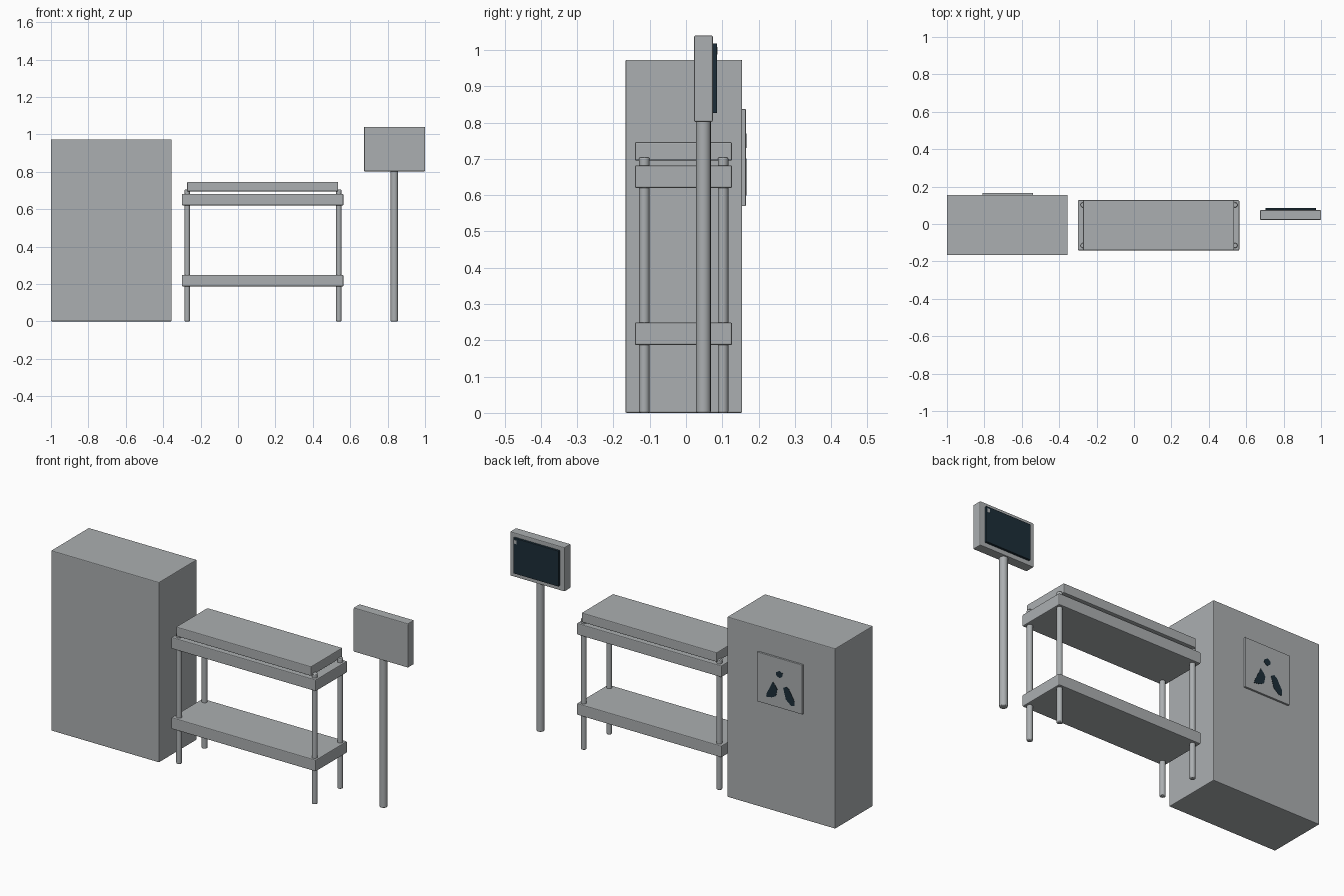
import bpy, bmesh, math

if "Cube" in bpy.data.objects:
    bpy.data.objects.remove(bpy.data.objects["Cube"])


def material(name, rgb):
    m = bpy.data.materials.new(name)
    m.diffuse_color = (*rgb, 1)
    m.use_nodes = True
    m.node_tree.nodes["Principled BSDF"].inputs["Base Color"].default_value = m.diffuse_color
    return m


GREY = material("painted grey", (0.41, 0.43, 0.44))
DARK = material("dark blue glass", (0.012, 0.027, 0.04))


def finish(bm, name, mat, bevel=0.0):
    bmesh.ops.recalc_face_normals(bm, faces=bm.faces[:])
    me = bpy.data.meshes.new(name)
    bm.to_mesh(me)
    bm.free()
    me.materials.append(mat)
    ob = bpy.data.objects.new(name, me)
    bpy.context.collection.objects.link(ob)
    if bevel:
        mod = ob.modifiers.new("soft edges", "BEVEL")
        mod.width = bevel
        mod.segments = 2
        mod.limit_method = "ANGLE"
        mod.angle_limit = math.radians(50)
    return ob


def box(name, x, y, z, mat=GREY, bevel=0.004):
    bm = bmesh.new()
    bmesh.ops.create_cube(bm, size=1)
    for v in bm.verts:
        v.co = [(r[0] + r[1]) / 2 + c * (r[1] - r[0]) for c, r in zip(v.co, (x, y, z))]
    return finish(bm, name, mat, bevel)


def rod(name, x, y, z0, z1, r):
    bm = bmesh.new()
    bmesh.ops.create_cone(bm, cap_ends=True, segments=16, radius1=r, radius2=r, depth=z1 - z0)
    bmesh.ops.translate(bm, verts=bm.verts, vec=(x, y, (z0 + z1) / 2))
    ob = finish(bm, name, GREY, 0.004)
    bpy.ops.object.select_all(action="DESELECT")
    ob.select_set(True)
    bpy.context.view_layer.objects.active = ob
    bpy.ops.object.shade_smooth_by_angle(angle=math.radians(35))


# Cabinet with a sign panel on its back
box("cabinet", (-1, -0.355), (-0.167, 0.155), (0, 0.973))
PX, PZ = (-0.81, -0.54), (0.57, 0.837)
box("sign_panel", PX, (0.15, 0.165), PZ, bevel=0.002)

# Painted patches on the panel, as (across, down) fractions of the panel
patches = {
    "patch_top": [(.5, .25), (.57, .29), (.56, .35), (.5, .40), (.43, .36), (.42, .30)],
    "patch_left": [(.35, .51), (.41, .57), (.45, .64), (.42, .78), (.33, .83), (.2, .85), (.22, .77)],
    "patch_right": [(.58, .57), (.65, .53), (.71, .57), (.83, .78), (.83, .87), (.76, .89), (.64, .79)],
}
for name, pts in patches.items():
    bm = bmesh.new()
    f = bm.faces.new([bm.verts.new((PX[1] - u * 0.27, 0.164, PZ[1] - v * 0.267)) for u, v in pts])
    ext = bmesh.ops.extrude_face_region(bm, geom=[f])["geom"]
    bmesh.ops.translate(bm, verts=[g for g in ext if isinstance(g, bmesh.types.BMVert)], vec=(0, 0.0025, 0))
    finish(bm, name, DARK)

# Trolley: two shelves, a top pad and four legs
Y = (-0.141, 0.127)
box("lower_shelf", (-0.3, 0.563), Y, (0.187, 0.249))
box("upper_shelf", (-0.3, 0.563), Y, (0.62, 0.682))
box("top_pad", (-0.272, 0.535), Y, (0.695, 0.746))
for side, x in (("left", -0.271), ("right", 0.539)):
    for end, y in (("front", -0.115), ("back", 0.102)):
        rod(f"{end}_{side}_leg", x, y, 0, 0.704, 0.0145)

# Monitor on a pole, screen facing back
rod("monitor_pole", 0.836, 0.048, 0, 0.81, 0.0205)
box("monitor_housing", (0.674, 1.0), (0.022, 0.074), (0.802, 1.04))
box("screen", (0.702, 0.972), (0.07, 0.086), (0.826, 1.018), DARK, 0.002)
box("screen_indicator", (0.952, 0.966), (0.085, 0.0865), (0.988, 1.008), GREY, 0)
